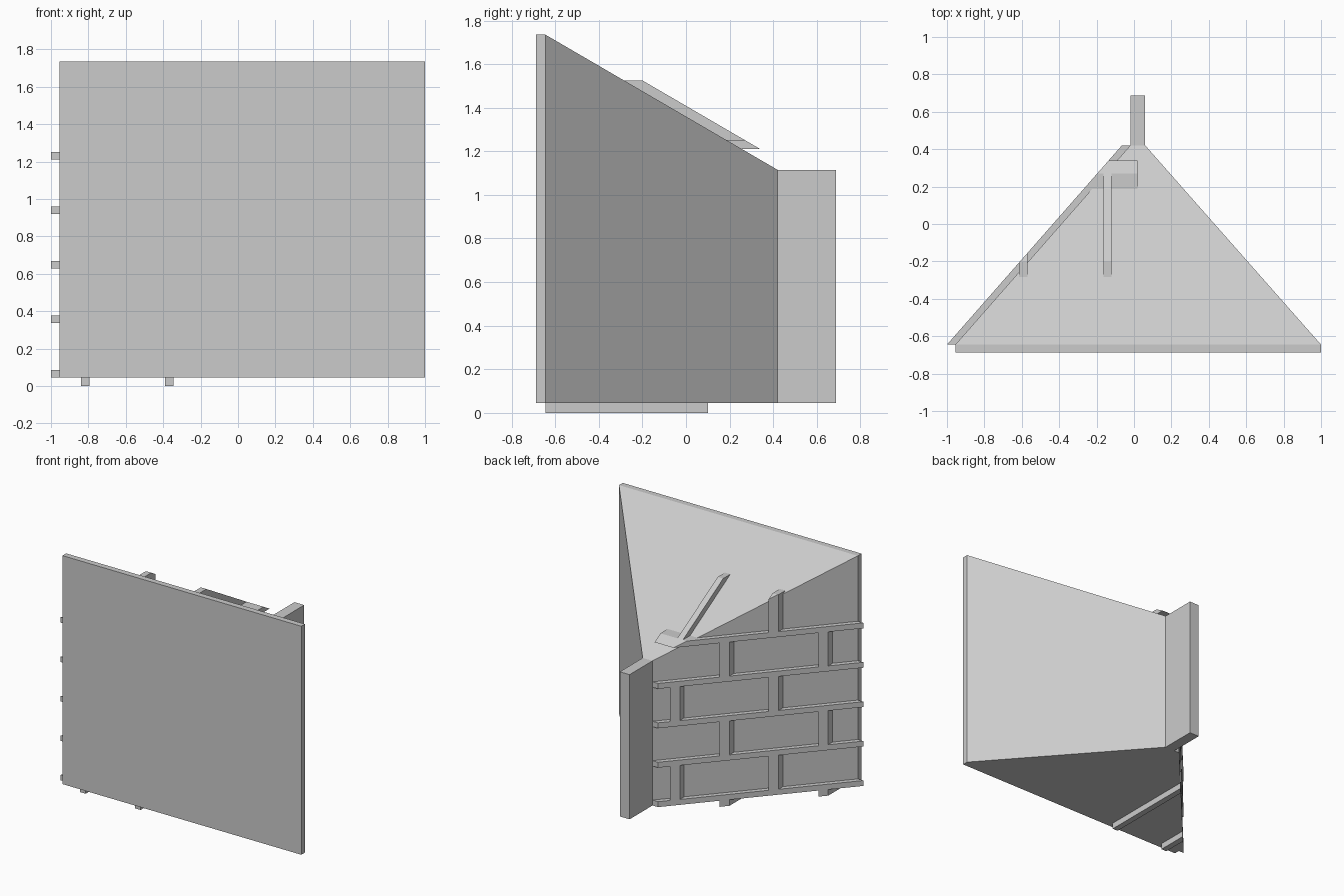
import bpy, bmesh
from mathutils import Vector

if "Cube" in bpy.data.objects:
    bpy.data.objects.remove(bpy.data.objects["Cube"], do_unlink=True)

grey = bpy.data.materials.new("plain grey")
grey.use_nodes = True
grey.diffuse_color = (0.6, 0.6, 0.6, 1)
grey.node_tree.nodes["Principled BSDF"].inputs["Base Color"].default_value = (0.6, 0.6, 0.6, 1)

FRONT, BACK, BASE, TOP = -0.645, 0.42, 0.045, 1.735
T = 0.045  # mortar thickness


def cut_box(name, lo, hi, planes=()):
    """Box between two corners, trimmed by (point, outward normal) planes."""
    lo, hi = Vector(lo), Vector(hi)
    bm = bmesh.new()
    bmesh.ops.create_cube(bm, size=1)
    for v in bm.verts:
        v.co = (lo + hi) / 2 + v.co * (hi - lo)
    for point, normal in planes:
        geom = bm.verts[:] + bm.edges[:] + bm.faces[:]
        cut = bmesh.ops.bisect_plane(bm, geom=geom, dist=1e-5, plane_co=point,
                                     plane_no=normal, clear_outer=True)
        edges = [e for e in cut["geom_cut"] if isinstance(e, bmesh.types.BMEdge)]
        boundary = [e for e in edges if e.is_boundary]
        if boundary:
            bmesh.ops.holes_fill(bm, edges=boundary)
    bmesh.ops.recalc_face_normals(bm, faces=bm.faces)
    mesh = bpy.data.meshes.new(name)
    bm.to_mesh(mesh)
    bm.free()
    mesh.materials.append(grey)
    obj = bpy.data.objects.new(name, mesh)
    bpy.context.collection.objects.link(obj)
    return obj


# Sloping sides and roof of the body
brick_side = Vector((-1.065, 0.935, 0))
plain_side = Vector((1.065, 0.94, 0))
roof = Vector((0, 0.62, 1.065))
cut_box("wedge_body", (-0.955, FRONT, BASE), (1, BACK, TOP),
        [((-0.955, FRONT, 0), brick_side),
         ((1, FRONT, 0), plain_side),
         ((0, FRONT, TOP), roof)])

# Front slab and rear post
cut_box("front_slab", (-0.955, -0.688, BASE), (1, FRONT, TOP))
cut_box("rear_post", (-0.02, BACK, BASE), (0.06, 0.688, 1.115))

# Raised mortar, trimmed just outside the brick side and the roof
shell = [((-1, FRONT, 0), brick_side), ((0, -0.2, 1.525), roof)]
courses = [BASE + 0.2915 * i for i in range(5)]
for i, z in enumerate(courses):
    end = 0.02 if i == 4 else -0.02
    cut_box(f"mortar_course_{i + 1}", (-1, FRONT, z), (end, BACK, z + 0.04), shell)

# Upright joints, alternating from row to row
rows = [(0, BASE)] + [(z + 0.04, z + 0.2915) for z in courses[:4]] + [(1.25, 1.525)]
for r, (z0, z1) in enumerate(rows):
    for k in range(2):
        x = (-0.84 if r % 2 == 0 else -0.614) + 0.45 * k
        cut_box(f"mortar_joint_{r}_{k + 1}", (x, FRONT, z0), (x + T, BACK, z1), shell)
